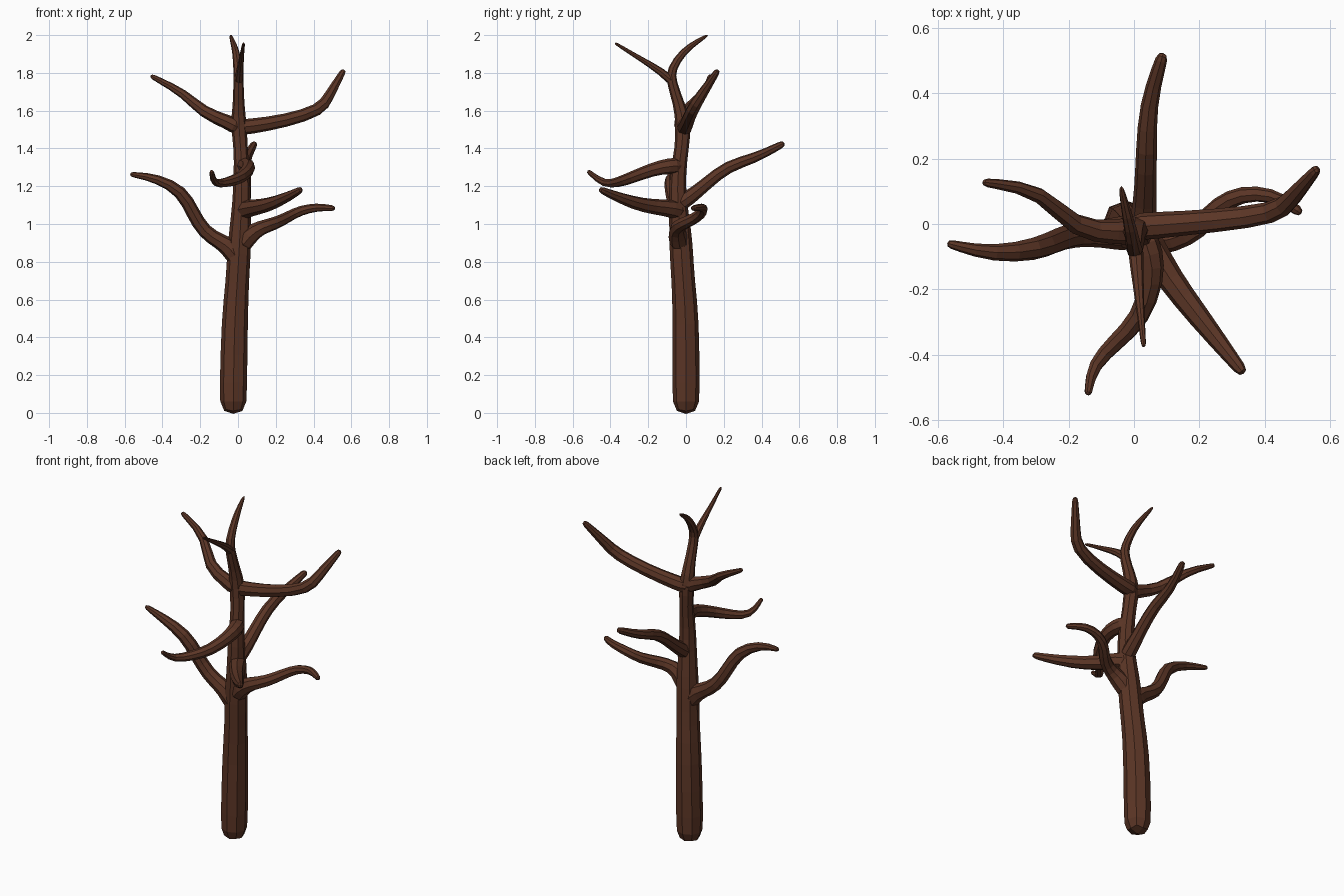
import bpy, bmesh
from mathutils import Vector

bark = bpy.data.materials.new("bark")
bark.diffuse_color = (0.105, 0.036, 0.019, 1)
SWELL = 1.14  # makes up for the shrinking caused by subdivision


def limb(name, pts):
    """Square tube along (x, y, z, radius) points, subdivided once into a faceted octagon."""
    P = [Vector(p[:3]) for p in pts]
    bm = bmesh.new()
    rings, u, prev = [], None, None
    for i, p in enumerate(P):
        a = (p - P[i - 1]).normalized() if i else Vector()
        b = (P[i + 1] - p).normalized() if i < len(P) - 1 else Vector()
        t = (a + b).normalized()
        if u is None:
            u = Vector((1, 0, 0)) if abs(t.z) > 0.8 else t.cross(Vector((0, 0, 1)))
        else:
            u = prev.rotation_difference(t) @ u
        u = (u - t * u.dot(t)).normalized()
        v, r, prev = t.cross(u), pts[i][3] * SWELL, t
        rings.append([bm.verts.new(p + r * (u * s + v * q))
                      for s, q in ((1, 1), (-1, 1), (-1, -1), (1, -1))])
    for A, B in zip(rings, rings[1:]):
        for k in range(4):
            bm.faces.new((A[k], A[(k + 1) % 4], B[(k + 1) % 4], B[k]))
    bm.faces.new(rings[0][::-1])
    bm.faces.new(rings[-1])
    bmesh.ops.recalc_face_normals(bm, faces=bm.faces)
    me = bpy.data.meshes.new(name)
    bm.to_mesh(me)
    bm.free()
    me.materials.append(bark)
    ob = bpy.data.objects.new(name, me)
    bpy.context.collection.objects.link(ob)
    sub = ob.modifiers.new("facets", 'SUBSURF')
    sub.levels = sub.render_levels = 1


# Trunk, running up into the fork
limb("trunk", [(-.025, 0, -.016, .069), (-.025, 0, .12, .069), (-.018, 0, .5, .067),
               (-.003, -.015, .7, .058), (.005, -.025, .85, .06), (.012, -.03, .97, .055),
               (.02, -.045, 1.12, .046), (.02, -.045, 1.26, .041), (.015, -.022, 1.4, .034),
               (.003, -.012, 1.53, .042), (.003, -.035, 1.63, .028), (.003, -.08, 1.76, .026),
               (0, -.078, 1.82, .023), (-.01, -.015, 1.915, .019), (-.03, .065, 1.97, .012),
               (-.04, .12, 2.003, .007)])
# Thin front fork at the top
limb("top_front_twig", [(.003, -.05, 1.73, .026), (.008, -.12, 1.802, .02),
                        (.018, -.25, 1.88, .012), (.028, -.355, 1.945, .008),
                        (.03, -.378, 1.959, .007)])
# Lower branches, thickened where they leave the trunk
limb("left_low_branch", [(.02, -.025, .78, .05), (-.04, -.028, .875, .052),
                         (-.09, -.03, .905, .04), (-.18, -.03, .955, .036),
                         (-.24, -.05, 1.06, .035), (-.295, -.078, 1.175, .034),
                         (-.43, -.094, 1.243, .024), (-.545, -.066, 1.26, .014),
                         (-.573, -.058, 1.264, .012)])
limb("right_low_branch", [(0, -.03, .86, .05), (.06, -.045, .945, .049),
                          (.12, -.05, .982, .036), (.20, -.015, 1.003, .032),
                          (.26, .06, 1.035, .028), (.33, .094, 1.073, .025),
                          (.42, .092, 1.09, .021), (.485, .053, 1.085, .016),
                          (.514, .03, 1.083, .014)])
limb("front_right_branch", [(.01, -.02, 1.06, .052), (.05, -.07, 1.083, .046),
                            (.11, -.17, 1.09, .038), (.195, -.28, 1.11, .034),
                            (.31, -.425, 1.168, .02), (.338, -.46, 1.187, .017)])
limb("back_branch", [(.02, -.06, 1.09, .046), (.03, .02, 1.14, .037),
                     (.035, .11, 1.215, .032), (.038, .22, 1.308, .031),
                     (.042, .365, 1.348, .026), (.078, .485, 1.41, .019),
                     (.09, .525, 1.43, .017)])
limb("front_branch", [(.02, -.02, 1.31, .044), (.05, -.09, 1.307, .04),
                      (.06, -.17, 1.293, .034), (.02, -.29, 1.245, .03),
                      (-.055, -.36, 1.22, .026), (-.127, -.432, 1.208, .02),
                      (-.138, -.505, 1.268, .012), (-.141, -.522, 1.283, .011)])
# Upper branches
limb("left_high_branch", [(.015, -.02, 1.50, .045), (-.05, -.025, 1.54, .036),
                          (-.185, -.02, 1.588, .03), (-.28, .104, 1.69, .023),
                          (-.435, .124, 1.77, .014), (-.465, .128, 1.787, .012)])
limb("right_high_branch", [(-.02, -.01, 1.51, .045), (.06, -.005, 1.515, .038),
                           (.25, .01, 1.545, .034), (.44, .032, 1.603, .032),
                           (.478, .075, 1.672, .028), (.545, .152, 1.788, .017),
                           (.562, .172, 1.818, .015)])
